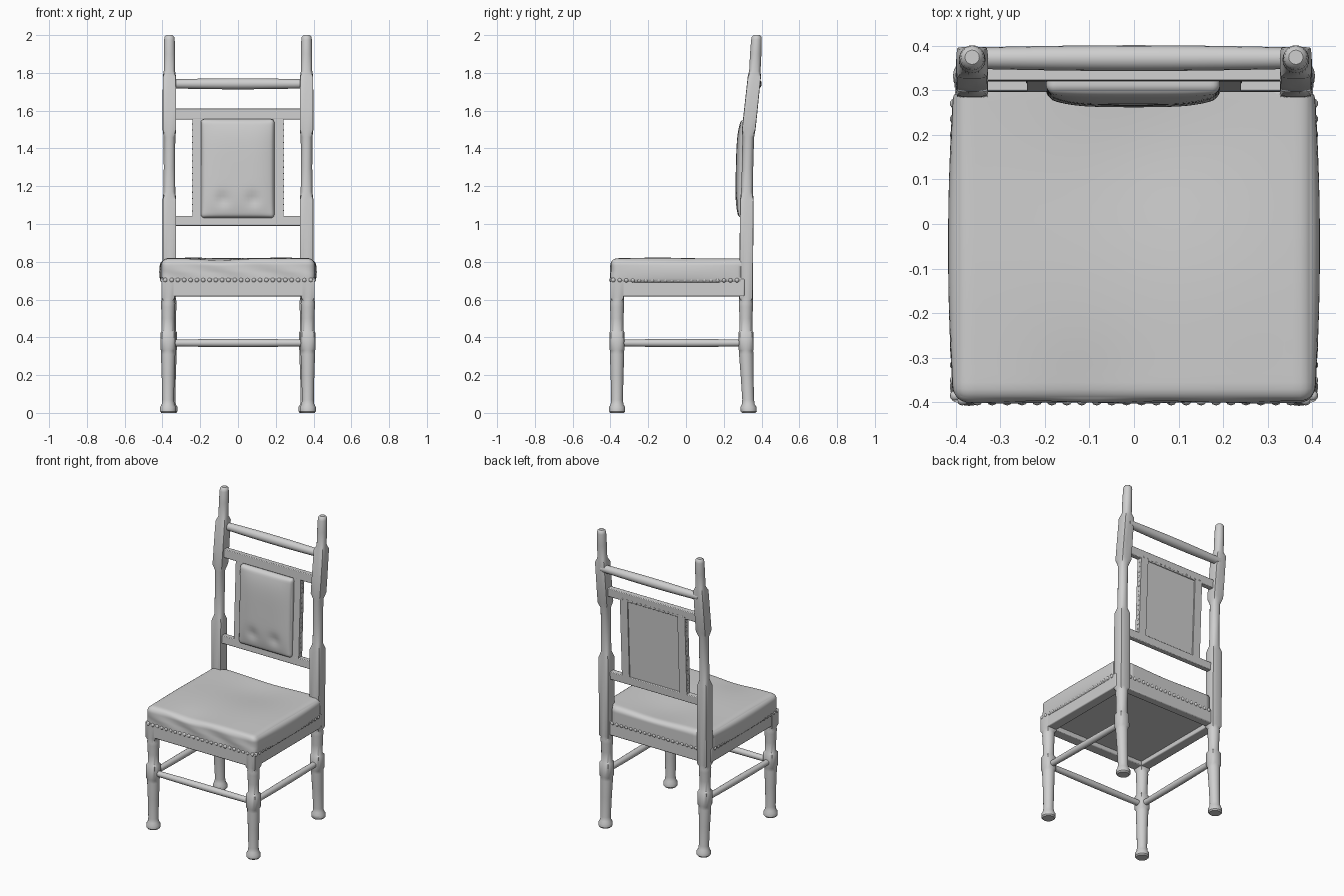
import bpy, bmesh, math
from mathutils import Vector, Matrix

old = bpy.data.objects.get("Cube")
if old:
    bpy.data.objects.remove(old, do_unlink=True)

GREY = (0.62, 0.62, 0.62, 1)
mat = bpy.data.materials.new("plain grey")
mat.use_nodes = True
mat.diffuse_color = GREY
mat.node_tree.nodes["Principled BSDF"].inputs["Base Color"].default_value = GREY


def finish(name, bm, bevel=0, angle=40):
    """Turn a bmesh into a smooth-shaded object."""
    bmesh.ops.recalc_face_normals(bm, faces=bm.faces)
    mesh = bpy.data.meshes.new(name)
    bm.to_mesh(mesh)
    bm.free()
    mesh.materials.append(mat)
    ob = bpy.data.objects.new(name, mesh)
    bpy.context.collection.objects.link(ob)
    if bevel:
        mod = ob.modifiers.new("bevel", "BEVEL")
        mod.width, mod.segments = bevel, 2
    bpy.ops.object.select_all(action="DESELECT")
    bpy.context.view_layer.objects.active = ob
    ob.select_set(True)
    bpy.ops.object.shade_smooth_by_angle(angle=math.radians(angle))
    return ob


def loft(name, sections, place, centre=lambda z: 0, sides=24):
    """Sections are (height, radius, squareness); centre bends the line in y."""
    bm = bmesh.new()
    rings = []
    for z, r, sq in sections:
        ring = []
        for i in range(sides):
            a = math.tau * i / sides
            c, s = math.cos(a), math.sin(a)
            k = r * (1 + sq * (min(1 / max(abs(c), abs(s)), 1.34) - 1))
            ring.append(bm.verts.new(place @ Vector((k * c, k * s + centre(z), z))))
        rings.append(ring)
    for a, b in zip(rings, rings[1:]):
        for i in range(sides):
            j = (i + 1) % sides
            bm.faces.new((a[i], a[j], b[j], b[i]))
    bm.faces.new(rings[0])
    bm.faces.new(rings[-1])
    return finish(name, bm)


def rod(name, a, b, r_end, r_mid):
    a, b = Vector(a), Vector(b)
    d = b - a
    place = Matrix.Translation(a) @ d.to_track_quat("Z", "Y").to_matrix().to_4x4()
    secs = [(d.length * t / 10, r_end + (r_mid - r_end) * math.sin(math.pi * t / 10), 0)
            for t in range(11)]
    return loft(name, secs, place, sides=16)


def box(name, lo, hi, bevel=0.006, tilt=0):
    lo, hi = Vector(lo), Vector(hi)
    bm = bmesh.new()
    bmesh.ops.create_cube(bm, size=1, matrix=Matrix.Translation((lo + hi) / 2)
                          @ Matrix.Rotation(tilt, 4, "X")
                          @ Matrix.Diagonal((*(hi - lo), 1)))
    return finish(name, bm, bevel)


def pillow(name, lo, hi, r, shape):
    """Rounded box whose points are then moved by shape(point, unit)."""
    lo, hi = Vector(lo), Vector(hi)
    mid, half = (lo + hi) / 2, (hi - lo) / 2
    bm = bmesh.new()
    bmesh.ops.create_cube(bm, size=2)
    bmesh.ops.subdivide_edges(bm, edges=bm.edges[:], cuts=31, use_grid_fill=True)
    for v in bm.verts:
        u = Vector([math.sin(c * math.pi / 2) for c in v.co])
        p = Vector([u[i] * half[i] for i in range(3)])
        q = Vector([max(r - half[i], min(half[i] - r, p[i])) for i in range(3)])
        v.co = mid + q + (p - q).normalized() * r
        v.co += Vector(shape(v.co, u))
    return finish(name, bm, angle=80)


def studs(name, rows, r, step):
    bm = bmesh.new()
    for a, b in rows:
        a, b = Vector(a), Vector(b)
        n = round((b - a).length / step)
        for i in range(n + 1):
            bmesh.ops.create_icosphere(bm, subdivisions=2, radius=r,
                                       matrix=Matrix.Translation(a.lerp(b, i / n)))
    return finish(name, bm)


def bump(x, y, cx, cy, w):
    return math.exp(-((x - cx) ** 2 + (y - cy) ** 2) / w ** 2)


# Turned lower leg, shared by front legs and back posts
LOWER = [(0, 0.036, 0), (0.008, 0.043, 0), (0.03, 0.043, 0), (0.045, 0.034, 0),
         (0.07, 0.031, 0), (0.2, 0.034, 0), (0.31, 0.038, 0), (0.33, 0.038, 0),
         (0.338, 0.040, 0.4), (0.425, 0.040, 0.4), (0.435, 0.034, 0), (0.5, 0.034, 0),
         (0.56, 0.037, 0), (0.58, 0.038, 0), (0.595, 0.036, 0)]
FRONT = LOWER + [(0.61, 0.036, 1), (0.71, 0.036, 1)]
BACK = LOWER + [(0.61, 0.036, 1), (1.13, 0.036, 1), (1.17, 0.031, 0), (1.3, 0.030, 0),
                (1.46, 0.031, 0), (1.5, 0.036, 1), (1.6, 0.036, 1), (1.78, 0.035, 1),
                (1.81, 0.030, 0), (1.9, 0.030, 0), (1.975, 0.028, 0),
                (1.992, 0.025, 0), (2.0, 0.016, 0)]


def lean(z):
    """Depth of the back post centre line at a height."""
    line = [(0, 0.332), (0.35, 0.317), (1.0, 0.319), (1.48, 0.33), (1.8, 0.364), (2, 0.374)]
    for (z0, y0), (z1, y1) in zip(line, line[1:]):
        if z <= z1:
            return y0 + (y1 - y0) * (z - z0) / (z1 - z0)
    return line[-1][1]


TILT = -0.042  # backward slope of the framed back
for side, sx in (("left", 1), ("right", -1)):
    loft(f"front_leg_{side}", FRONT, Matrix.Translation((sx * 0.37, -0.365, 0)))
    loft(f"back_post_{side}", BACK, Matrix.Translation((sx * 0.363, 0, 0)), lean)
    rod(f"side_stretcher_{side}", (sx * 0.368, -0.36, 0.37), (sx * 0.363, 0.315, 0.37),
        0.018, 0.021)
    # Seat side rail and back panel stile
    xs = sorted((sx * 0.335, sx * 0.402))
    box(f"seat_side_rail_{side}", (xs[0], -0.38, 0.617), (xs[1], 0.31, 0.71))
    xs = sorted((sx * 0.185, sx * 0.24))
    box(f"back_stile_{side}", (xs[0], 0.309, 1.03), (xs[1], 0.345, 1.57), 0, TILT)

# Cross rails
rod("front_stretcher", (-0.37, -0.364, 0.37), (0.37, -0.364, 0.37), 0.018, 0.021)
rod("top_rail", (-0.36, 0.372, 1.742), (0.36, 0.372, 1.742), 0.024, 0.029)
box("upper_back_rail", (-0.345, 0.3205, 1.553), (0.345, 0.3565, 1.61), 0.004, TILT)
box("lower_back_rail", (-0.345, 0.297, 0.99), (0.345, 0.333, 1.043), 0.004, TILT)
box("seat_front_rail", (-0.38, -0.4, 0.617), (0.38, -0.33, 0.71))
box("seat_back_rail", (-0.345, 0.28, 0.617), (0.345, 0.335, 0.71))
box("seat_bottom_panel", (-0.345, -0.34, 0.645), (0.345, 0.29, 0.66), 0)


# Upholstered seat with soft dips, notched around the back posts
def seat_shape(p, u):
    top = max(0, u.z)
    dip = (-0.016 * bump(p.x, p.y, 0.02, 0.18, 0.2) - 0.01 * bump(p.x, p.y, -0.1, -0.4, 0.12)
           + 0.005 * bump(p.x, p.y, -0.22, -0.1, 0.2) + 0.005 * bump(p.x, p.y, 0.22, -0.15, 0.2))
    swell = 0.013 * (1 - ((p.y + 0.05) / 0.37) ** 2) * u.x * (1 - u.z ** 2)
    fold = 0.004 * math.sin(p.x * 22 + p.z * 40) * max(0, -u.y) ** 6 * (1 - abs(u.z))
    notch = min(0, 0.29 - p.y) if abs(p.x) > 0.333 else 0
    return (swell if p.y < 0.29 else 0, fold + notch, dip * top)


pillow("seat_cushion", (-0.404, -0.399, 0.675), (0.404, 0.338, 0.817), 0.034, seat_shape)


# Padded back panel, dimpled near its lower edge
def pad_shape(p, u):
    front = max(0, -u.y)
    puff = -0.022 * (1 - u.x ** 4) * (1 - u.z ** 4)
    dimple = 0.012 * (bump(p.x, p.z, -0.08, 1.13, 0.035) + bump(p.x, p.z, 0.08, 1.13, 0.035))
    return (0, (puff + dimple) * front + 0.025 * (p.z - 1.1), 0)


pillow("back_pad", (-0.197, 0.281, 1.032), (0.193, 0.325, 1.555), 0.02, pad_shape)
box("back_panel", (-0.2, 0.318, 1.03), (0.2, 0.337, 1.57), 0, TILT)

# Upholstery studs, sunk into the seat and frame
studs("seat_studs", [((-0.385, -0.394, 0.703), (0.385, -0.394, 0.703)),
                     ((-0.4, -0.385, 0.703), (-0.4, 0.27, 0.703)),
                     ((0.4, -0.385, 0.703), (0.4, 0.27, 0.703)),
                     ((-0.31, 0.331, 0.703), (0.31, 0.331, 0.703))], 0.013, 0.034)
studs("back_studs", [((-0.236, 0.32, 1.07), (-0.236, 0.338, 1.53)),
                     ((0.236, 0.32, 1.07), (0.236, 0.338, 1.53)),
                     ((-0.22, 0.352, 1.565), (0.22, 0.352, 1.565))], 0.007, 0.034)
